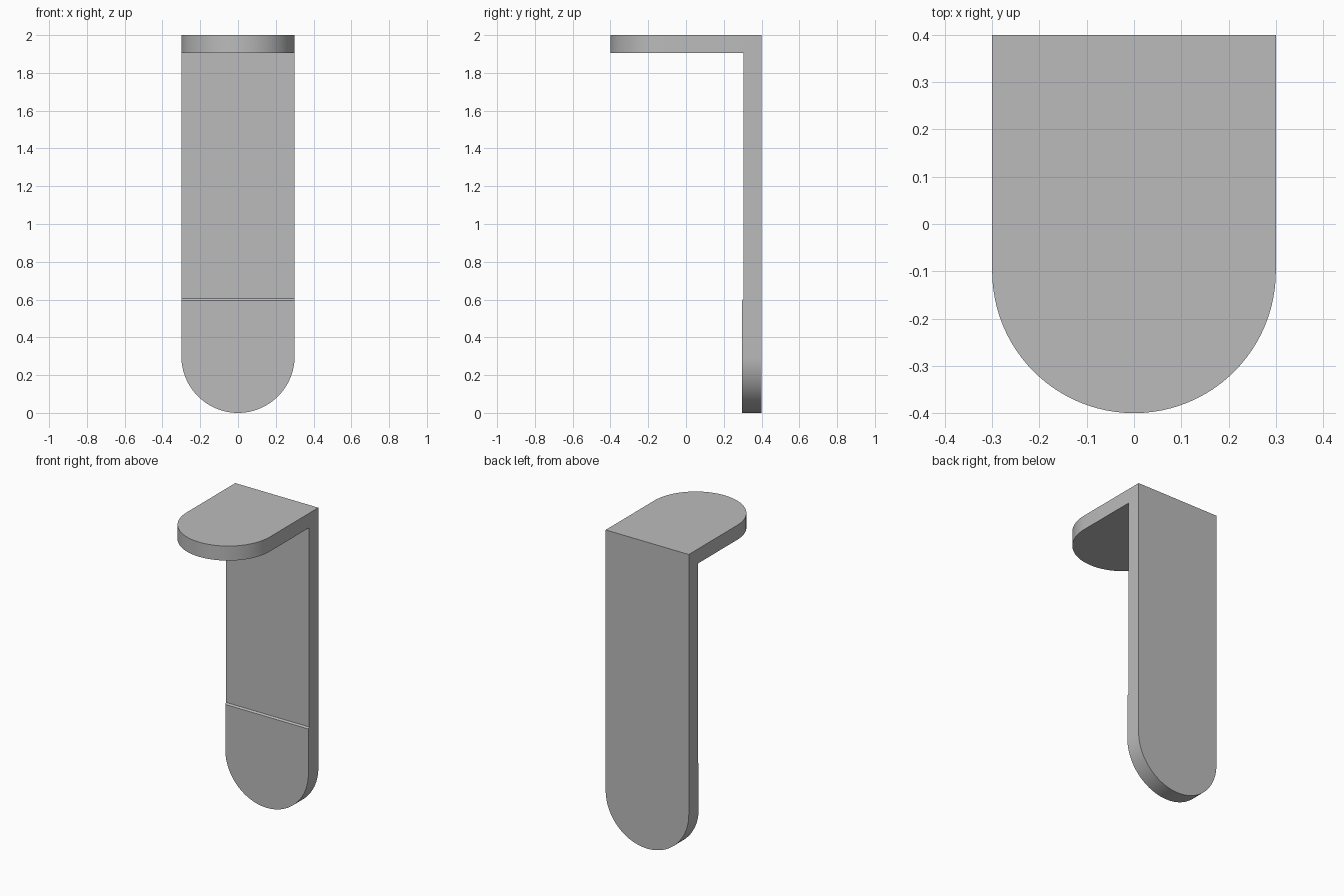
import bpy
import bmesh

cube = bpy.data.objects.get("Cube")
if cube:
    bpy.data.objects.remove(cube, do_unlink=True)

HALF_WIDTH = 0.3

# Grey material
grey = bpy.data.materials.new("plain_grey")
grey.use_nodes = True
colour = (0.5, 0.5, 0.5, 1)
grey.diffuse_color = colour
grey.node_tree.nodes["Principled BSDF"].inputs["Base Color"].default_value = colour

# Side profile (y, z): shelf, wall and the slightly thicker foot pad with a sloped step
profile = [(0.4, 0), (0.4, 2), (-0.4, 2), (-0.4, 1.905), (0.305, 1.905),
           (0.305, 0.605), (0.297, 0.595), (0.297, 0)]

bm = bmesh.new()
face = bm.faces.new([bm.verts.new((-HALF_WIDTH, y, z)) for y, z in profile])
extruded = bmesh.ops.extrude_face_region(bm, geom=[face])["geom"]
moved = [v for v in extruded if isinstance(v, bmesh.types.BMVert)]
bmesh.ops.translate(bm, verts=moved, vec=(2 * HALF_WIDTH, 0, 0))


# Round the shelf tip and the foot into half circles
def is_corner(edge):
    a, b = (v.co for v in edge.verts)
    if abs(a.x - b.x) > 0.01:
        return False
    at_tip = max(a.y, b.y) < -0.39
    at_foot = max(a.z, b.z) < 0.01
    return at_tip or at_foot


bmesh.ops.bevel(bm, geom=[e for e in bm.edges if is_corner(e)], affect='EDGES',
                offset=HALF_WIDTH, offset_type='OFFSET', segments=24, profile=0.5)
bmesh.ops.remove_doubles(bm, verts=bm.verts, dist=0.0005)
bmesh.ops.recalc_face_normals(bm, faces=bm.faces)

mesh = bpy.data.meshes.new("bracket")
bm.to_mesh(mesh)
bm.free()
mesh.materials.append(grey)
bracket = bpy.data.objects.new("bracket", mesh)
bpy.context.collection.objects.link(bracket)

# Smooth the curved rims, keep the edges sharp
bpy.ops.object.select_all(action='DESELECT')
bracket.select_set(True)
bpy.context.view_layer.objects.active = bracket
bpy.ops.object.shade_smooth_by_angle()
